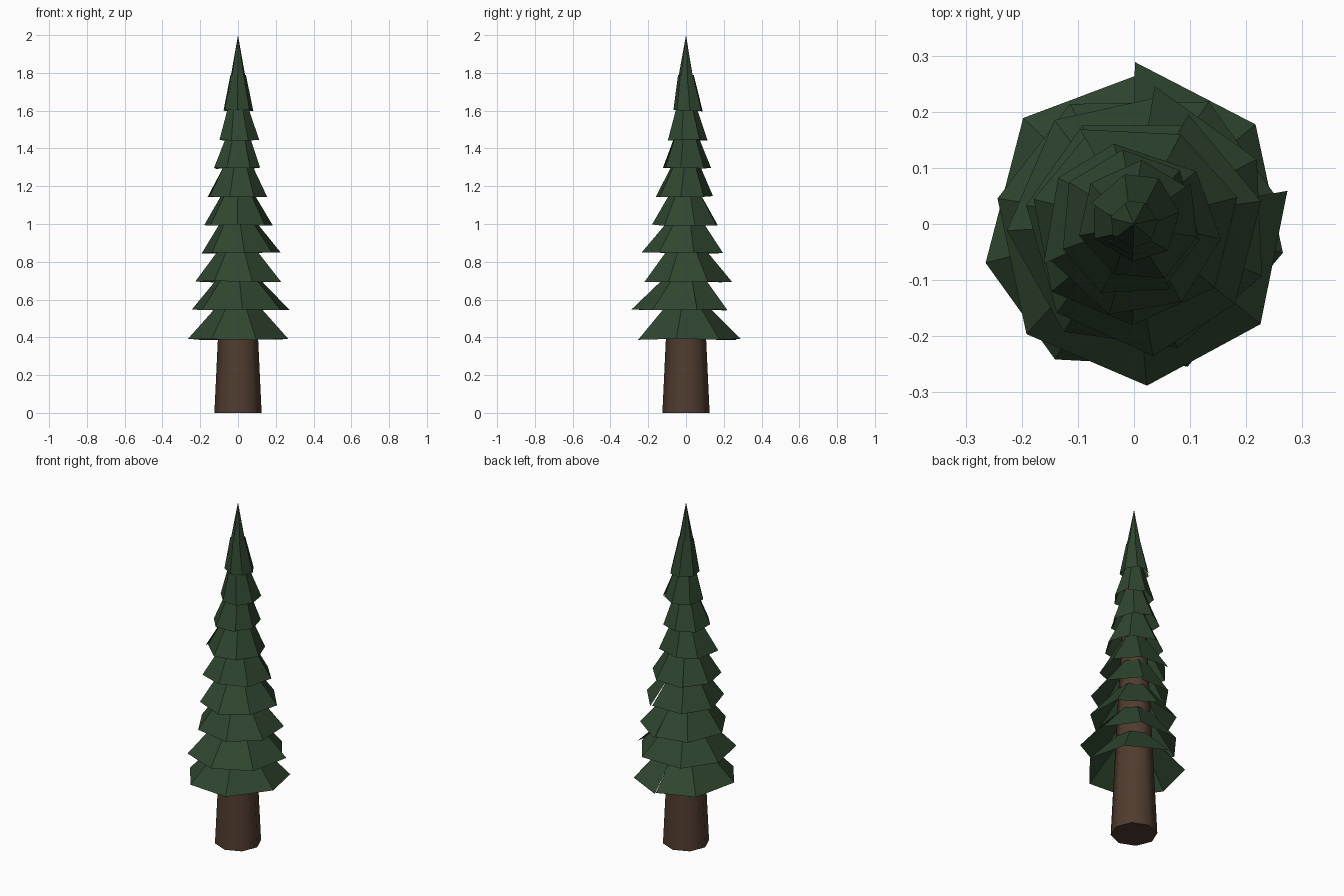
import bpy
import bmesh
import math
import random

if "Cube" in bpy.data.objects:
    bpy.data.objects.remove(bpy.data.objects["Cube"], do_unlink=True)

SIDES = 7
HEIGHT = 2.0
rng = random.Random(4)


def make_material(name, colour):
    mat = bpy.data.materials.new(name)
    mat.use_nodes = True
    mat.diffuse_color = colour
    mat.node_tree.nodes["Principled BSDF"].inputs["Base Color"].default_value = colour
    return mat


def make_object(name, bm, mat):
    mesh = bpy.data.meshes.new(name)
    bm.to_mesh(mesh)
    bm.free()
    mesh.materials.append(mat)
    obj = bpy.data.objects.new(name, mesh)
    bpy.context.collection.objects.link(obj)
    return obj


def trunk_radius(z):
    return 0.125 - 0.047 * z


def polar(bm, radius, angle, z, cx=0, cy=0):
    return bm.verts.new((cx + radius * math.cos(angle), cy + radius * math.sin(angle), z))


needle_green = make_material("needle green", (0.029, 0.061, 0.029, 1))
bark_brown = make_material("bark brown", (0.082, 0.045, 0.028, 1))

# Tapering trunk, hidden inside the branches higher up
bm = bmesh.new()
top = 1.72
bmesh.ops.create_cone(bm, cap_ends=True, segments=8, radius1=trunk_radius(0),
                      radius2=trunk_radius(top), depth=top)
bmesh.ops.translate(bm, verts=bm.verts, vec=(0, 0, top / 2))
for face in bm.faces:
    face.smooth = abs(face.normal.z) < 0.5
for edge in bm.edges:
    edge.smooth = all(f.smooth for f in edge.link_faces)
make_object("trunk", bm, bark_brown)


# Open skirt of flat panels whose two ends overlap at a ragged seam
def make_skirt(name, z, radius, seam, cx, cy):
    bm = bmesh.new()
    step = math.tau / SIDES
    z_top = z + 0.19
    rows = []
    for i in range(SIDES + 1):
        angle = math.radians(seam) + i * step
        spread = radius * rng.uniform(0.97, 1.03)
        if i == 0:
            spread = radius * 0.97
        elif i == SIDES:
            spread = radius * 1.05
            angle += 0.03
        else:
            angle += rng.uniform(-0.08, 0.08)
        low = polar(bm, spread, angle, z + rng.uniform(-0.004, 0.004), cx, cy)
        high = polar(bm, trunk_radius(z_top) * 1.03, angle, z_top)
        rows.append((low, high))
    for (a, b), (c, d) in zip(rows, rows[1:]):
        bm.faces.new((a, c, d, b))
    make_object(name, bm, needle_green)


# height, radius, seam angle, centre offset
tiers = [
    (0.39, 0.275, 88, 0, 0),
    (0.545, 0.262, 15, 0.01, -0.02),
    (0.695, 0.235, 82, 0.01, 0.0),
    (0.845, 0.215, 67, 0.015, -0.015),
    (0.995, 0.185, 118, 0, 0),
    (1.145, 0.158, 200, -0.007, -0.01),
    (1.295, 0.13, 300, -0.007, 0),
    (1.445, 0.108, 35, 0.01, 0.005),
    (1.6, 0.08, 160, 0.003, 0.011),
]
for number, tier in enumerate(tiers, 1):
    make_skirt(f"branch_tier_{number}", *tier)

# Pointed crown, open underneath
bm = bmesh.new()
tip = bm.verts.new((0, 0, HEIGHT))
ring = [polar(bm, 0.056, i * math.tau / SIDES + 0.2, 1.69) for i in range(SIDES)]
for i in range(SIDES):
    bm.faces.new((ring[i], ring[(i + 1) % SIDES], tip))
make_object("crown_tip", bm, needle_green)
